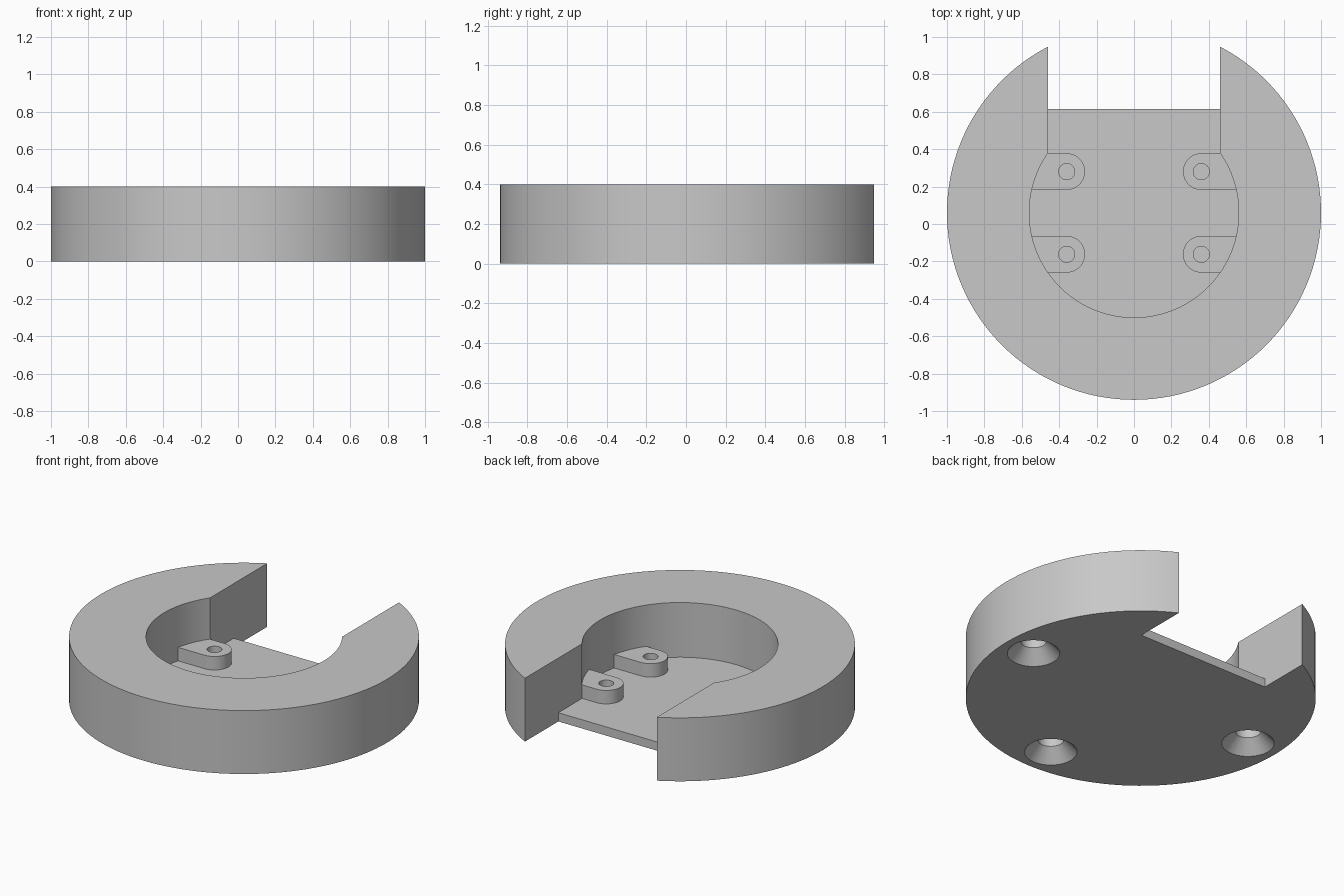
import bpy, bmesh, math

cube = bpy.data.objects.get("Cube")
if cube:
    bpy.data.objects.remove(cube, do_unlink=True)

grey = bpy.data.materials.new("plain grey")
grey.use_nodes = True
colour = (0.58, 0.58, 0.58, 1)
grey.diffuse_color = colour
grey.node_tree.nodes["Principled BSDF"].inputs["Base Color"].default_value = colour

CY = 0.06       # centre of the round body in y
HEIGHT = 0.4
FLOOR = 0.055
PAD_TOP = 0.14


def prism(name, outline, z0, z1):
    """Extrude a flat outline between two heights."""
    bm = bmesh.new()
    face = bm.faces.new([bm.verts.new((x, y, z0)) for x, y in outline])
    top = bmesh.ops.extrude_face_region(bm, geom=[face])["geom"]
    verts = [v for v in top if isinstance(v, bmesh.types.BMVert)]
    bmesh.ops.translate(bm, verts=verts, vec=(0, 0, z1 - z0))
    return finish(name, bm)


def cone(name, x, y, z0, z1, r0, r1, sides=48):
    bm = bmesh.new()
    bmesh.ops.create_cone(bm, cap_ends=True, segments=sides, radius1=r0,
                          radius2=r1, depth=z1 - z0)
    bmesh.ops.translate(bm, verts=bm.verts, vec=(x, y, (z0 + z1) / 2))
    return finish(name, bm)


def finish(name, bm):
    bmesh.ops.recalc_face_normals(bm, faces=bm.faces)
    mesh = bpy.data.meshes.new(name)
    bm.to_mesh(mesh)
    bm.free()
    mesh.materials.append(grey)
    ob = bpy.data.objects.new(name, mesh)
    bpy.context.collection.objects.link(ob)
    return ob


def combine(target, tool, operation):
    """Apply a boolean and discard the tool object."""
    mod = target.modifiers.new(operation.lower(), "BOOLEAN")
    mod.operation = operation
    mod.solver = "EXACT"
    mod.object = tool
    bpy.context.view_layer.objects.active = target
    bpy.ops.object.modifier_apply(modifier=mod.name)
    bpy.data.objects.remove(tool, do_unlink=True)


def box(name, x0, x1, y0, y1, z0, z1):
    return prism(name, [(x0, y0), (x1, y0), (x1, y1), (x0, y1)], z0, z1)


# Round body with a pocket and an open slot at the back
body = cone("round_housing", 0, CY, 0, HEIGHT, 1, 1, 128)
combine(body, cone("pocket", 0, CY, FLOOR, 0.6, 0.56, 0.56, 96), "DIFFERENCE")
combine(body, box("slot", -0.46, 0.46, 0.2, 1.3, FLOOR, 0.6), "DIFFERENCE")
combine(body, box("floor_notch", -0.46, 0.46, 0.615, 1.3, -0.2, 0.3), "DIFFERENCE")

# Four round-ended mounting pads with pilot holes
for side in (-1, 1):
    for y in (0.28, -0.162):
        r = 0.098
        arc = [math.pi * (0.5 + i / 24) for i in range(25)]
        outline = [(0.6, y + r)]
        outline += [(0.36 + r * math.cos(a), y + r * math.sin(a)) for a in arc]
        outline += [(0.6, y - r)]
        pad = prism("pad", [(side * px, py) for px, py in outline],
                    FLOOR - 0.02, PAD_TOP)
        combine(body, pad, "UNION")
        combine(body, cone("pilot_hole", side * 0.36, y, FLOOR, 0.2,
                           0.043, 0.043, 32), "DIFFERENCE")

# Three blind countersunk screw holes underneath
for x, y in ((-0.8, CY), (0.8, CY), (0, CY - 0.8)):
    combine(body, cone("screw_hole", x, y, -0.05, 0.3, 0.075, 0.075), "DIFFERENCE")
    combine(body, cone("countersink", x, y, -0.02, 0.08, 0.169, 0.075), "DIFFERENCE")

# Smooth curved walls, crisp edges
bpy.ops.object.select_all(action="DESELECT")
body.select_set(True)
bpy.context.view_layer.objects.active = body
bpy.ops.object.shade_smooth_by_angle(angle=math.radians(25))
